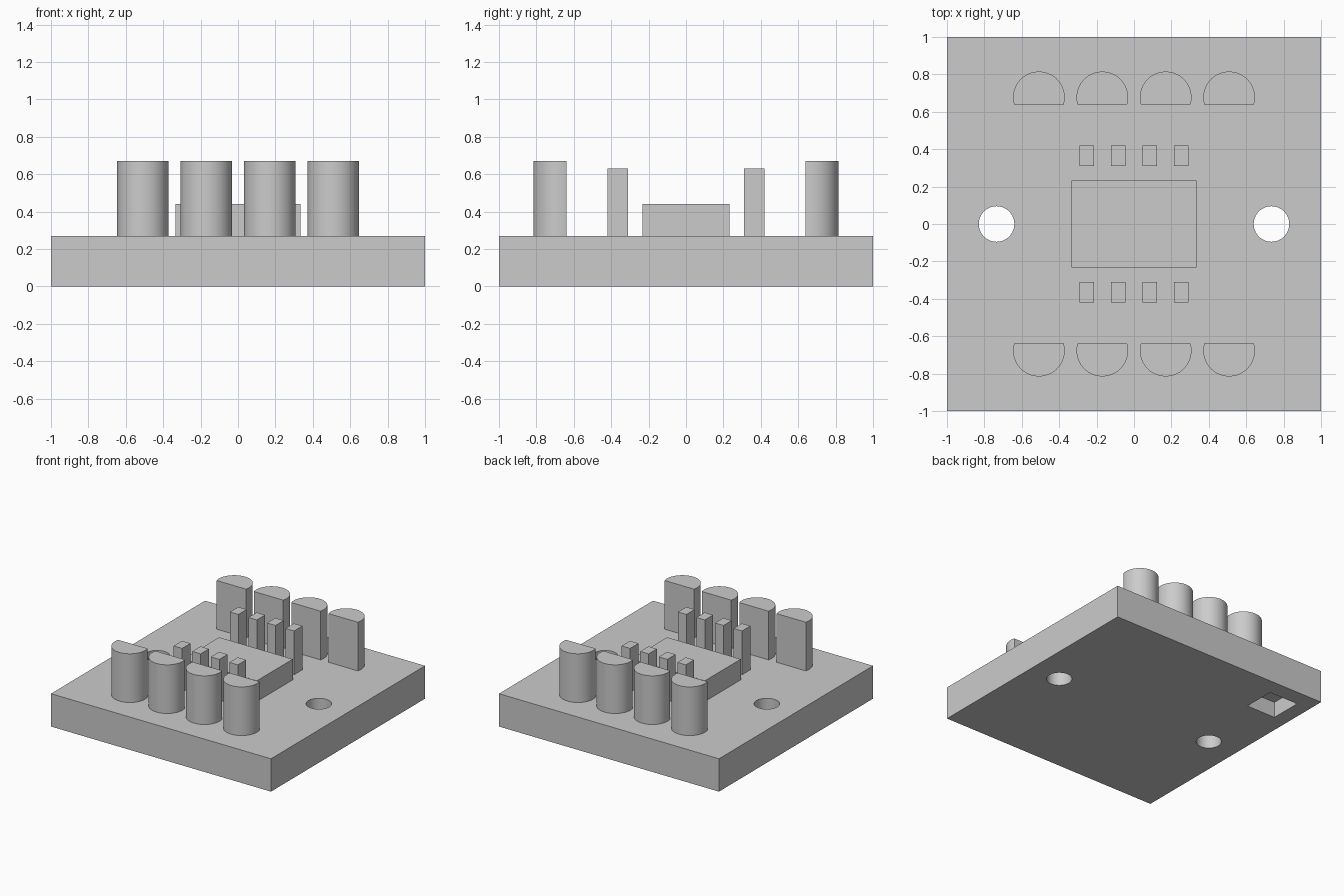
import bpy
import math

default = bpy.data.objects.get("Cube")
if default:
    bpy.data.objects.remove(default, do_unlink=True)

# One plain grey for the whole model
grey = bpy.data.materials.new("light_grey")
grey.use_nodes = True
colour = (0.6, 0.6, 0.6, 1)
grey.diffuse_color = colour
grey.node_tree.nodes["Principled BSDF"].inputs["Base Color"].default_value = colour

PLATE_TOP = 0.27


def prism(name, outline, z0, z1):
    """Extrude a counter-clockwise outline from z0 to z1."""
    n = len(outline)
    verts = [(x, y, z) for z in (z0, z1) for x, y in outline]
    faces = [tuple(reversed(range(n))), tuple(range(n, 2 * n))]
    faces += [(i, (i + 1) % n, n + (i + 1) % n, n + i) for i in range(n)]
    mesh = bpy.data.meshes.new(name)
    mesh.from_pydata(verts, [], faces)
    mesh.materials.append(grey)
    obj = bpy.data.objects.new(name, mesh)
    bpy.context.collection.objects.link(obj)
    return obj


def rectangle(cx, cy, w, d):
    return [(cx + sx * w / 2, cy + sy * d / 2)
            for sx, sy in ((-1, -1), (1, -1), (1, 1), (-1, 1))]


def arc(cx, cy, r, start, end, steps):
    return [(cx + r * math.cos(a), cy + r * math.sin(a))
            for a in (start + (end - start) * i / steps for i in range(steps + 1))]


def smooth(obj):
    bpy.ops.object.select_all(action='DESELECT')
    obj.select_set(True)
    bpy.context.view_layer.objects.active = obj
    bpy.ops.object.shade_smooth_by_angle(angle=math.radians(30))


# Base plate with two through holes and a blind square pocket underneath
plate = prism("base_plate", rectangle(0, 0, 2, 2), 0, PLATE_TOP)
cutters = [prism("hole_cutter", arc(x, 0, 0.095, 0, math.tau, 64)[:-1], -0.1, 0.4)
           for x in (-0.735, 0.735)]
cutters.append(prism("pocket_cutter", rectangle(-0.745, 0.732, 0.265, 0.265), -0.1, 0.13))
bpy.context.view_layer.objects.active = plate
for cutter in cutters:
    cutter.hide_render = True
    cut = plate.modifiers.new("cut", 'BOOLEAN')
    cut.operation = 'DIFFERENCE'
    cut.solver = 'EXACT'
    cut.object = cutter
    bpy.ops.object.modifier_apply(modifier=cut.name)
    bpy.data.objects.remove(cutter, do_unlink=True)
smooth(plate)

# Central block
prism("centre_block", rectangle(0, 0, 0.67, 0.466), PLATE_TOP, 0.44)

# Two mirrored rows: slim square posts inside, flat-backed round posts outside
RADIUS, FLAT = 0.138, 0.038
dip = math.asin(FLAT / RADIUS)
for side, row in ((-1, "front"), (1, "back")):
    for i in range(4):
        step = i - 1.5
        prism(f"{row}_slim_post_{i + 1}",
              rectangle(step * 0.169, side * 0.365, 0.077, 0.108), PLATE_TOP, 0.63)
        turn = 0 if side > 0 else math.pi
        outline = arc(step * 0.339, side * 0.677, RADIUS,
                      turn - dip, turn + math.pi + dip, 48)
        smooth(prism(f"{row}_round_post_{i + 1}", outline, PLATE_TOP, 0.67))
